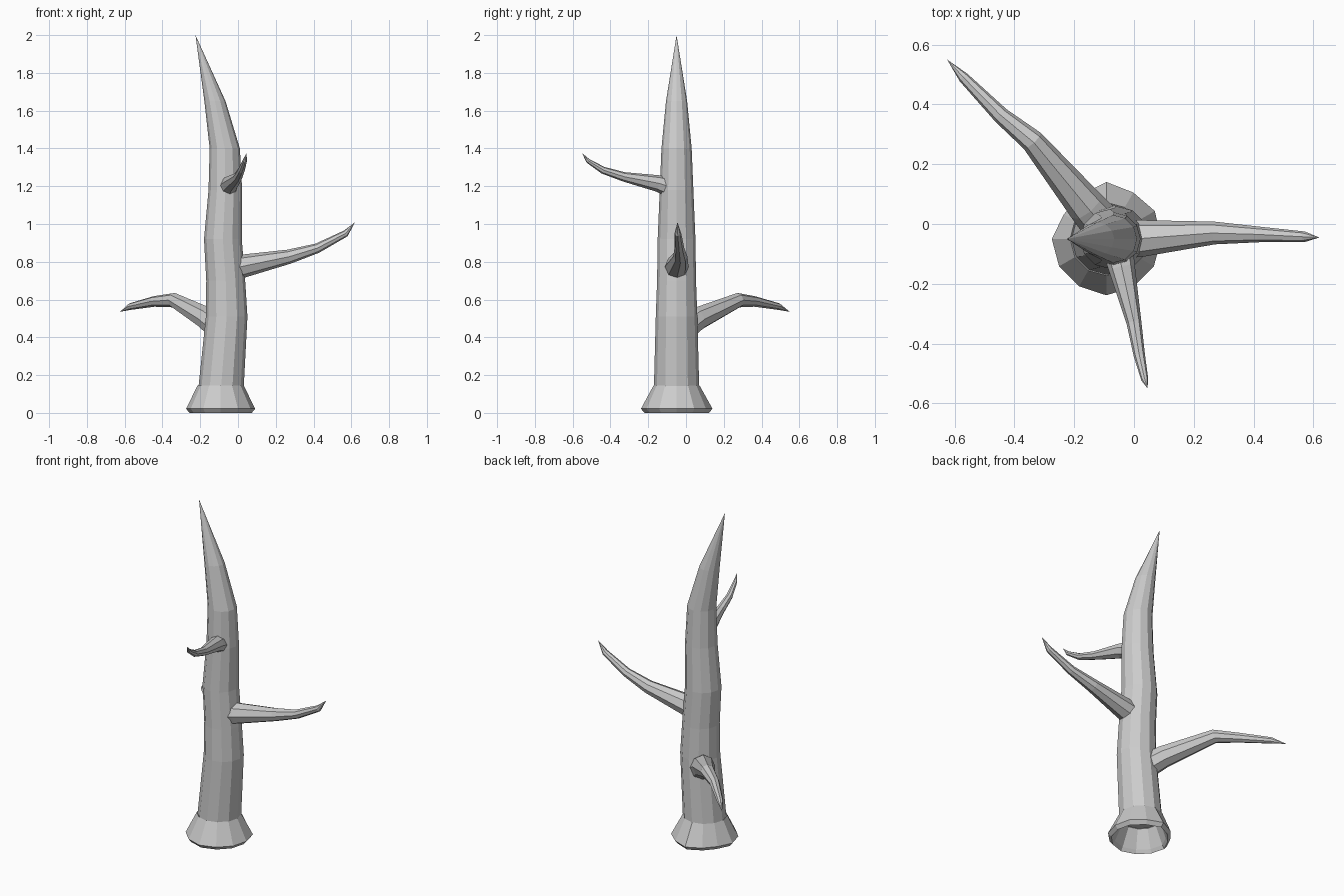
import bpy, bmesh, math
from mathutils import Vector

if "Cube" in bpy.data.objects:
    bpy.data.objects.remove(bpy.data.objects["Cube"])


def make_object(name, rings, tip=None, close_loop=False, cap_start=False):
    """Bridge rings of points into a flat shaded skin, optionally ending in a point."""
    bm = bmesh.new()
    loops = [[bm.verts.new(p) for p in ring] for ring in rings]
    n = len(loops[0])
    pairs = list(zip(loops, loops[1:]))
    if close_loop:
        pairs.append((loops[-1], loops[0]))
    for a, b in pairs:
        for i in range(n):
            j = (i + 1) % n
            bm.faces.new((a[i], a[j], b[j], b[i]))
    if tip is not None:
        t = bm.verts.new(tip)
        for i in range(n):
            bm.faces.new((loops[-1][i], loops[-1][(i + 1) % n], t))
    if cap_start:
        bm.faces.new(loops[0][::-1])
    bmesh.ops.recalc_face_normals(bm, faces=bm.faces)
    mesh = bpy.data.meshes.new(name)
    bm.to_mesh(mesh)
    bm.free()
    obj = bpy.data.objects.new(name, mesh)
    bpy.context.collection.objects.link(obj)
    return obj


def flat_ring(x, y, z, r, n, wobble=None):
    pts = []
    for i in range(n):
        a = 2 * math.pi * i / n
        k = wobble[i] if wobble else 1
        pts.append(Vector((x + r * k * math.cos(a), y + r * k * math.sin(a), z)))
    return pts


def branch(name, path, tip, n=8):
    """Tapered limb along (x, y, z, radius) stations, ending in a point."""
    pts = [Vector(p[:3]) for p in path] + [Vector(tip)]
    rings = []
    for i, p in enumerate(path):
        t = (pts[i + 1] - pts[max(i - 1, 0)]).normalized()
        side = t.cross(Vector((0, 0, 1))).normalized()
        up = side.cross(t)
        rings.append([pts[i] + p[3] * (math.cos(a) * side + math.sin(a) * up)
                      for a in (2 * math.pi * k / n for k in range(n))])
    return make_object(name, rings, tip, cap_start=True)


# Trunk, leaning to a sharp point
trunk = [(-0.09, 0.13, 0.12), (-0.075, 0.32, 0.115), (-0.06, 0.51, 0.11),
         (-0.065, 0.70, 0.103), (-0.08, 0.92, 0.10), (-0.067, 1.18, 0.089),
         (-0.07, 1.40, 0.08), (-0.122, 1.65, 0.056)]
make_object("trunk", [flat_ring(x, -0.05, z, r, 12) for x, z, r in trunk],
            (-0.225, -0.05, 2.0), cap_start=True)

# Flared hollow base collar
wob = [1.0, 1.02, 0.98, 1.04, 0.93, 0.9, 1.0, 1.0, 1.0, 1.03, 1.0, 1.0]
collar = [(0.145, 0.122), (0.022, 0.183), (0.0, 0.165), (0.02, 0.152), (0.125, 0.105)]
make_object("base_collar", [flat_ring(-0.092, -0.05, z, r, 12, wob if z < 0.1 else None)
                            for z, r in collar], close_loop=True)

# Three bare branches
branch("right_branch", [(-0.03, -0.05, 0.765, 0.065), (0.03, -0.048, 0.778, 0.061),
                        (0.27, -0.03, 0.827, 0.038), (0.42, -0.035, 0.872, 0.026),
                        (0.57, -0.043, 0.95, 0.018)], (0.62, -0.045, 1.01))
branch("back_branch", [(-0.09, -0.02, 0.44, 0.072), (-0.16, 0.06, 0.497, 0.063),
                       (-0.34, 0.278, 0.597, 0.039), (-0.445, 0.363, 0.59, 0.028),
                       (-0.57, 0.49, 0.563, 0.018)], (-0.625, 0.55, 0.535))
branch("front_branch", [(-0.055, -0.08, 1.19, 0.052), (-0.04, -0.15, 1.215, 0.044),
                        (0.0, -0.33, 1.25, 0.025), (0.018, -0.44, 1.285, 0.019),
                        (0.036, -0.52, 1.335, 0.012)], (0.045, -0.55, 1.375))
